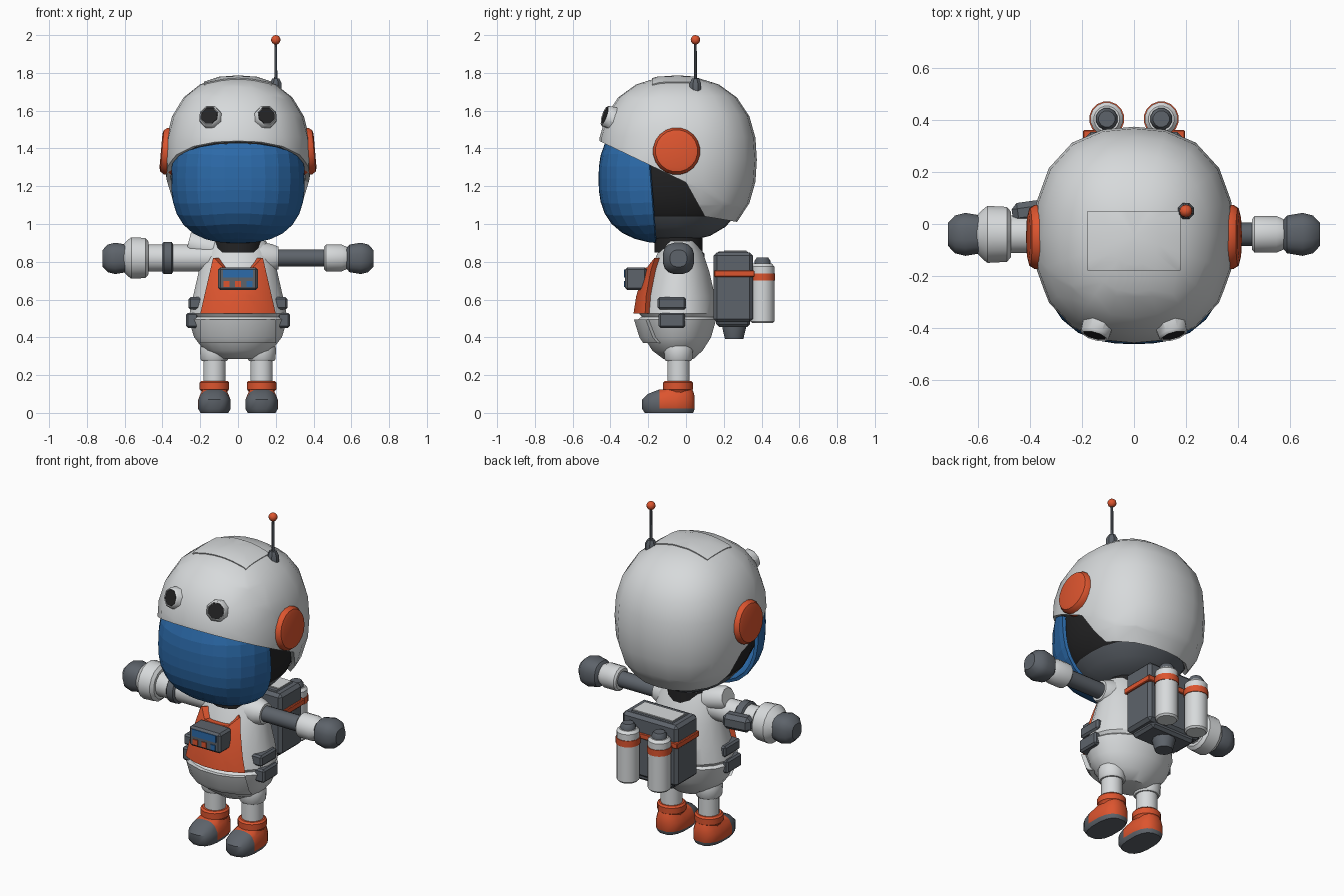
import bpy, bmesh, math
from mathutils import Vector, Matrix, Euler

if "Cube" in bpy.data.objects:
    bpy.data.objects.remove(bpy.data.objects["Cube"], do_unlink=True)


def material(name, rgb):
    m = bpy.data.materials.new(name)
    m.use_nodes = True
    m.diffuse_color = (*rgb, 1)
    node = next(n for n in m.node_tree.nodes if n.type == 'BSDF_PRINCIPLED')
    node.inputs["Base Color"].default_value = (*rgb, 1)
    return m


WHITE = material("suit white", (0.68, 0.70, 0.71))
ORANGE = material("orange", (0.72, 0.09, 0.028))
GRAY = material("slate gray", (0.11, 0.125, 0.145))
BLACK = material("lining black", (0.017, 0.017, 0.018))
BLUE = material("visor blue", (0.025, 0.145, 0.40))


def finish(bm, name, mats, rule=None, loc=(0, 0, 0), rot=(0, 0, 0), angle=40):
    """Place the mesh, colour faces by rule and mark sharp edges."""
    bm.transform(Matrix.Translation(loc) @ Euler([math.radians(a) for a in rot]).to_matrix().to_4x4())
    bmesh.ops.recalc_face_normals(bm, faces=bm.faces)
    for f in bm.faces:
        f.smooth = angle > 0
        if rule:
            f.material_index = int(rule(f.calc_center_median()))
    for e in bm.edges:
        e.smooth = len(e.link_faces) == 2 and e.calc_face_angle(0) < math.radians(angle)
    me = bpy.data.meshes.new(name)
    bm.to_mesh(me)
    bm.free()
    for m in mats:
        me.materials.append(m)
    ob = bpy.data.objects.new(name, me)
    bpy.context.collection.objects.link(ob)
    return ob


def rings(profile, sides=16, p=2.0):
    """Stack rings (height, radius) or (height, half width, front, back)."""
    bm = bmesh.new()
    rows = []
    for ring in profile:
        z, rx, y0, y1 = ring if len(ring) == 4 else (ring[0], ring[1], -ring[1], ring[1])
        row = []
        for i in range(sides):
            a = math.tau * (i + 0.5) / sides
            c, s = (math.copysign(abs(t) ** (2 / p), t) for t in (math.cos(a), math.sin(a)))
            row.append(bm.verts.new((rx * c, (y0 + y1) / 2 + (y1 - y0) / 2 * s, z)))
        rows.append(row)
    for a, b in zip(rows, rows[1:]):
        for i in range(sides):
            j = (i + 1) % sides
            bm.faces.new((a[i], a[j], b[j], b[i]))
    bm.faces.new(rows[0][::-1])
    bm.faces.new(rows[-1])
    return bm


def lathe(name, profile, mat, loc=(0, 0, 0), rot=(0, 0, 0), sides=16, p=2.0, angle=40):
    return finish(rings(profile, sides, p), name, [mat], None, loc, rot, angle)


def box(name, loc, size, mat, bevel=0.01, rot=(0, 0, 0)):
    bm = bmesh.new()
    bmesh.ops.create_cube(bm, size=1)
    bmesh.ops.scale(bm, vec=size, verts=bm.verts)
    if bevel:
        bmesh.ops.bevel(bm, geom=bm.edges[:], offset=bevel, segments=1, affect='EDGES')
    return finish(bm, name, [mat], None, loc, rot, 20)


def globe(centre, radii, p, u, v):
    """Slightly boxy ellipsoid."""
    bm = bmesh.new()
    bmesh.ops.create_uvsphere(bm, u_segments=u, v_segments=v, radius=1)
    for vert in bm.verts:
        d = vert.co / sum(abs(t) ** p for t in vert.co) ** (1 / p)
        vert.co = Vector(centre) + Vector(a * b for a, b in zip(d, radii))
    return bm


def trim(bm, planes, keep):
    for co, no in planes:
        bmesh.ops.bisect_plane(bm, geom=bm.verts[:] + bm.edges[:] + bm.faces[:],
                               plane_co=co, plane_no=no)
    gone = [f for f in bm.faces if not keep(f.calc_center_median())]
    bmesh.ops.delete(bm, geom=gone, context='FACES')


def thicken(bm, centre, scale):
    """Give an open shell a wall by shrinking a copy towards its centre."""
    new = bmesh.ops.extrude_face_region(bm, geom=bm.faces[:], use_keep_orig=True)["geom"]
    c = Vector(centre)
    for v in (g for g in new if isinstance(g, bmesh.types.BMVert)):
        v.co = c + Vector(a * b for a, b in zip(v.co - c, scale))


def above(plane, c):
    return (c - Vector(plane[0])).dot(Vector(plane[1])) > 0


# Helmet shell, lining and visor
HEAD = (0, -0.045, 1.34)
brow = ((0, 0, 1.22), (0, 0.478, 1))
cheek = ((0, 0, 1.22), (0, 1.8, 1))
nape = ((0, 0.1, 1.04), (0, 0.17, 1))
bm = globe(HEAD, (0.385, 0.42, 0.44), 2.4, 20, 12)
trim(bm, [brow, cheek, nape],
     lambda c: above(brow, c) or (above(cheek, c) and above(nape, c)))
thicken(bm, HEAD, (0.94, 0.94, 0.94))
finish(bm, "helmet_shell", [WHITE])

bm = globe(HEAD, (0.35, 0.385, 0.43), 2.4, 20, 14)
trim(bm, [((0, 0, 1.04), (0, 0, 1))], lambda c: True)
finish(bm, "helmet_lining", [BLACK, GRAY], lambda c: c.z < 1.04)

bm = globe((0, -0.06, 1.24), (0.362, 0.403, 0.345), 2.6, 32, 18)
rear = ((0, -0.185, 1.2), (0, 1, 0.08))
trim(bm, [brow, rear], lambda c: not above(brow, c) and not above(rear, c))
thicken(bm, (0, -0.06, 1.24), (0.95, 0.95, 0.95))
finish(bm, "visor", [BLUE], angle=0)

# Raised strip over the crown
bm = globe(HEAD, (0.388, 0.424, 0.447), 2.4, 20, 12)
trim(bm, [((0, -0.18, 0), (0, 1, 0)), ((0, 0.05, 0), (0, 1, 0)),
          ((0.18, 0, 0), (1, 0, 0)), ((-0.18, 0, 0), (1, 0, 0))],
     lambda c: c.z > 1.6 and -0.18 < c.y < 0.05 and abs(c.x) < 0.18)
thicken(bm, HEAD, (0.96, 0.96, 0.96))
finish(bm, "crown_strip", [WHITE])

for s, side in ((1, "left"), (-1, "right")):
    # Lamp sockets and ear discs
    at = (s * 0.145, -0.405, 1.565)
    turn = (72, 0, s * 16)
    lathe(side + "_lamp_rim", [(-0.05, 0.066), (0.02, 0.06), (0.03, 0.05), (0.022, 0.047)],
          WHITE, at, turn, 8)
    lathe(side + "_lamp", [(0.0, 0.046), (0.026, 0.046)], BLACK, at, turn, 8)
    lathe(side + "_ear_disc", [(-0.05, 0.125), (0.01, 0.125), (0.03, 0.112), (0.036, 0.09)],
          ORANGE, (s * 0.372, -0.05, 1.385), (0, s * 85 + 0, 0) if s > 0 else (0, -85, 0), 20)

# Antenna
lathe("antenna_base", [(1.7, 0.033), (1.745, 0.033), (1.77, 0.02)], GRAY, (0.2, 0.05, 0), sides=8)
lathe("antenna_rod", [(1.75, 0.009), (1.97, 0.007)], GRAY, (0.2, 0.05, 0), sides=8)
finish(globe((0.2, 0.05, 1.975), (0.025,) * 3, 2, 12, 8), "antenna_tip", [ORANGE])

# Body
lathe("neck_ring", [(0.85, 0.13), (0.93, 0.13)], BLACK, (0, -0.04, 0))
UPPER = [(0.525, 0.26, -0.25, 0.162), (0.62, 0.24, -0.235, 0.155),
         (0.75, 0.21, -0.195, 0.125), (0.85, 0.185, -0.15, 0.09), (0.91, 0.15, -0.12, 0.06)]
LOWER = [(0.285, 0.10, -0.12, 0.04), (0.33, 0.18, -0.18, 0.09),
         (0.40, 0.235, -0.225, 0.135), (0.495, 0.265, -0.255, 0.162)]
lathe("torso", [(0.5, 0.24, -0.23, 0.145)] + UPPER, WHITE, sides=20)
lathe("hips", LOWER + [(0.508, 0.25, -0.24, 0.15)], WHITE, sides=20)


def grown(profile, d):
    return [(z, rx + d, y0 - d, y1) for z, rx, y0, y1 in profile]


def chest_shape(c):
    x = abs(c.x)
    return c.z < 0.82 and x < 0.2 - (c.z - 0.525) * 0.23 and (
        c.z < 0.77 or x > 0.125 - (0.82 - c.z) * 0.9)


bm = rings(grown(UPPER, 0.03), 24)
cuts = [((0, 0, h), (0, 0, 1)) for h in (0.77, 0.82)]
for s in (1, -1):
    cuts += [((s * 0.2, 0, 0.525), (s, 0, 0.23)), ((s * 0.125, 0, 0.82), (s, 0, -0.9))]
trim(bm, cuts, lambda c: c.y < -0.08 and c.z > 0.526 and chest_shape(c))
thicken(bm, (0, -0.04, 0.6), (0.8, 0.8, 1))
finish(bm, "chest_panel", [ORANGE])

bm = rings(grown(LOWER, 0.025), 16)
trim(bm, [((0, 0, 0.37), (0, 0, 1)), ((0.2, 0, 0), (1, 0, 0)), ((-0.2, 0, 0), (1, 0, 0))],
     lambda c: c.y < -0.08 and 0.37 < c.z < 0.494 and abs(c.x) < 0.2)
thicken(bm, (0, -0.04, 0.45), (0.85, 0.85, 1))
finish(bm, "hip_plate", [WHITE], angle=20)

# Chest control unit
box("control_unit", (0, -0.265, 0.71), (0.21, 0.115, 0.12), GRAY, 0.012)
box("control_screen", (0, -0.323, 0.737), (0.16, 0.009, 0.042), BLUE, 0)
for i, m in enumerate((ORANGE, ORANGE, BLUE)):
    box("control_button", ((i - 1) * 0.06, -0.323, 0.682), (0.032, 0.009, 0.032), m, 0)

for s, side in ((1, "left"), (-1, "right")):
    # Belt pouch
    box(side + "_pouch_top", (s * 0.225, -0.075, 0.58), (0.075, 0.15, 0.065), GRAY)
    box(side + "_pouch_bottom", (s * 0.242, -0.075, 0.49), (0.065, 0.14, 0.08), GRAY)
    # Leg and boot
    lathe(side + "_leg", [(0.12, 0.06), (0.4, 0.06)], WHITE, (s * 0.125, -0.04, 0))
    lathe(side + "_thigh_cuff", [(0.275, 0.068), (0.285, 0.075), (0.34, 0.078), (0.37, 0.07)],
          WHITE, (s * 0.125, -0.04, 0))
    bm = rings([(0, 0.075, -0.22, 0.04), (0.022, 0.087, -0.235, 0.048),
                (0.07, 0.087, -0.235, 0.048), (0.1, 0.075, -0.205, 0.045),
                (0.125, 0.062, -0.14, 0.035)], 16, 2.6)
    trim(bm, [((0, -0.14, 0), (0, 1, 0))], lambda c: True)
    finish(bm, side + "_boot", [ORANGE, GRAY], lambda c: c.z < 0.022 or c.y < -0.14,
           (s * 0.125, 0, 0))
    lathe(side + "_boot_collar", [(0.08, 0.065), (0.115, 0.07), (0.125, 0.08), (0.16, 0.08),
                                  (0.17, 0.07)], ORANGE, (s * 0.125, -0.042, 0))
    # Hand
    lathe(side + "_hand", [(0.57, 0.05), (0.59, 0.074), (0.65, 0.084), (0.69, 0.074), (0.717, 0.045)],
          GRAY, (0, -0.04, 0.818), (0, s * 90, 0), 16, 2.6)
    # Air tank
    tank = (s * 0.105, 0.405, 0)
    lathe(side + "_tank", [(0.475, 0.055), (0.485, 0.064), (0.775, 0.064), (0.79, 0.05)], WHITE, tank)
    lathe(side + "_tank_band", [(0.70, 0.068), (0.738, 0.068)], ORANGE, tank)
    lathe(side + "_tank_cap", [(0.78, 0.043), (0.805, 0.043), (0.822, 0.032)], GRAY, tank, sides=12)

# Left arm: slim tube with a cuff
left = dict(loc=(0, -0.04, 0.82), rot=(0, 90, 0))
lathe("left_shoulder", [(0.1, 0.09), (0.18, 0.075), (0.215, 0.06)], WHITE, **left)
lathe("left_arm", [(0.15, 0.046), (0.48, 0.046)], GRAY, **left)
lathe("left_cuff", [(0.455, 0.06), (0.465, 0.072), (0.55, 0.072), (0.575, 0.06), (0.59, 0.055)],
      WHITE, **left)

# Right arm: thick sleeve with rings
right = dict(loc=(0, -0.04, 0.82), rot=(0, -90, 0))
lathe("right_sleeve", [(0.1, 0.08), (0.18, 0.072), (0.5, 0.074)], WHITE, **right)
lathe("right_arm_band", [(0.345, 0.078), (0.352, 0.087), (0.393, 0.087), (0.4, 0.078)], GRAY, **right)
lathe("right_wrist_ring", [(0.475, 0.09), (0.49, 0.108), (0.565, 0.112), (0.58, 0.1), (0.61, 0.07)],
      WHITE, **right)
lathe("right_shoulder_pad", [(-0.07, 0.07), (0.05, 0.068), (0.065, 0.058)], WHITE,
      (-0.2, -0.03, 0.885), (0, -75, 0), 10)
box("right_arm_pod", (-0.385, 0.05, 0.82), (0.17, 0.08, 0.09), GRAY, 0.022, (0, 0, 8))

# Backpack
box("backpack", (0, 0.25, 0.665), (0.37, 0.21, 0.37), GRAY, 0.018)
box("backpack_frame", (0, 0.25, 0.655), (0.3, 0.18, 0.4), GRAY, 0.015)
box("backpack_top_plate", (0, 0.26, 0.857), (0.27, 0.12, 0.008), WHITE, 0)
box("backpack_band", (0, 0.256, 0.737), (0.392, 0.214, 0.034), ORANGE, 0.004)
lathe("backpack_nozzle", [(0.39, 0.05), (0.45, 0.065), (0.49, 0.065)], GRAY, (0, 0.255, 0), sides=12)
